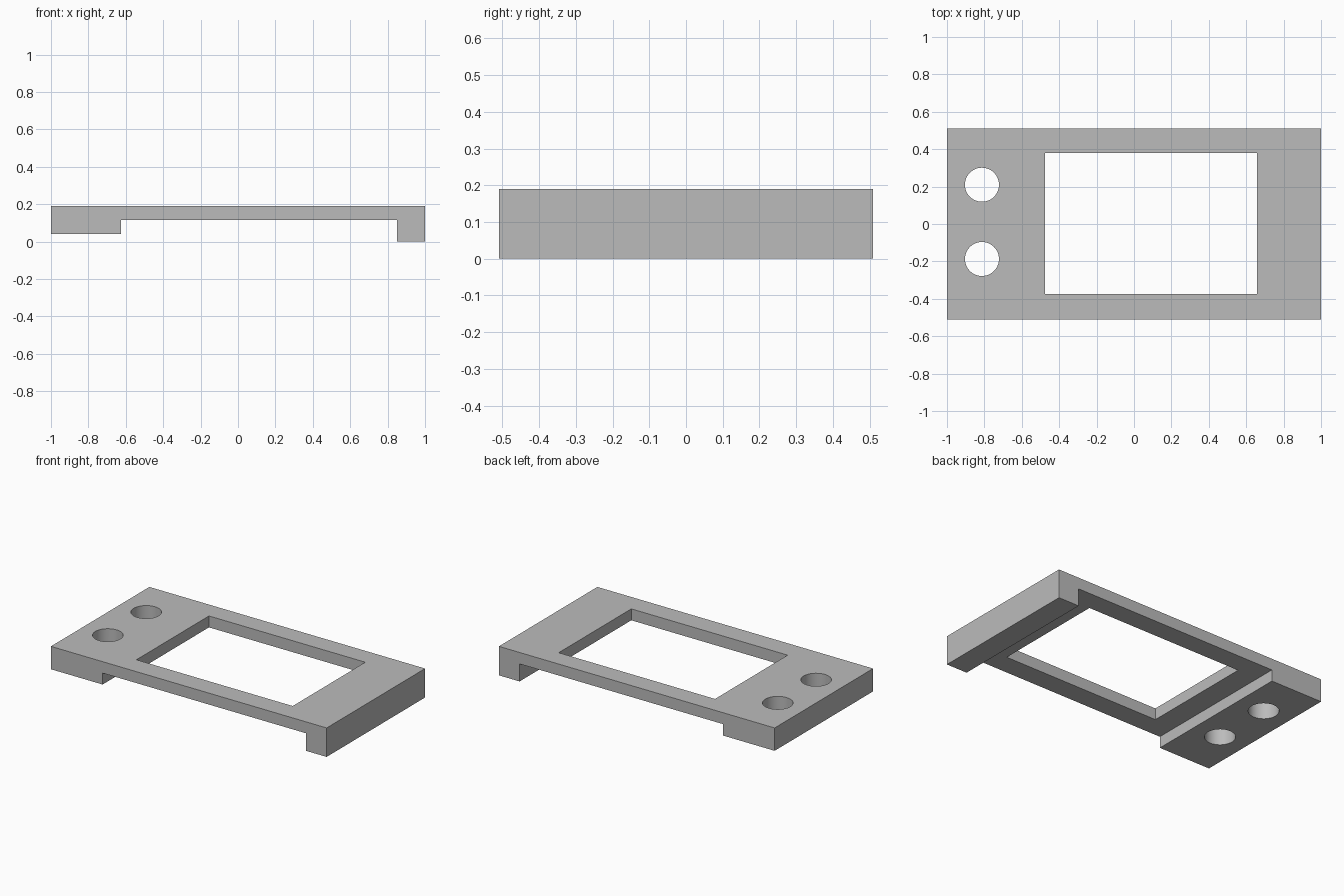
import bpy, bmesh
from mathutils import Matrix

cube = bpy.data.objects.get("Cube")
if cube:
    bpy.data.objects.remove(cube)

HALF_DEPTH = 0.51
TOP = 0.19

grey = bpy.data.materials.new("plain grey")
grey.use_nodes = True
grey.diffuse_color = (0.5, 0.5, 0.5, 1)
grey.node_tree.nodes["Principled BSDF"].inputs["Base Color"].default_value = grey.diffuse_color


def add_object(name, bm):
    bmesh.ops.recalc_face_normals(bm, faces=bm.faces)
    mesh = bpy.data.meshes.new(name)
    bm.to_mesh(mesh)
    bm.free()
    mesh.materials.append(grey)
    obj = bpy.data.objects.new(name, mesh)
    bpy.context.collection.objects.link(obj)
    return obj


def cut(target, name, bm):
    cutter = add_object(name, bm)
    cutter.hide_render = True
    cutter.hide_set(True)
    cutter.display_type = 'WIRE'
    mod = target.modifiers.new(name, 'BOOLEAN')
    mod.operation = 'DIFFERENCE'
    mod.solver = 'EXACT'
    mod.object = cutter
    bpy.context.view_layer.objects.active = target
    bpy.ops.object.modifier_apply(modifier=mod.name)
    bpy.data.objects.remove(cutter)


# Plate with a thick end block and a deeper end lip, extruded front to back
profile = [(-1, TOP), (-1, 0.04), (-0.625, 0.04), (-0.625, 0.115),
           (0.85, 0.115), (0.85, 0), (1, 0), (1, TOP)]
bm = bmesh.new()
face = bm.faces.new([bm.verts.new((x, -HALF_DEPTH, z)) for x, z in profile])
extruded = bmesh.ops.extrude_face_region(bm, geom=[face])["geom"]
bmesh.ops.translate(bm, vec=(0, 2 * HALF_DEPTH, 0),
                    verts=[v for v in extruded if isinstance(v, bmesh.types.BMVert)])
frame = add_object("bezel_frame", bm)

# Rectangular window
bm = bmesh.new()
bmesh.ops.create_cube(bm, size=1, matrix=Matrix.Translation((0.091, 0.003, 0.1))
                      @ Matrix.Diagonal((1.134, 0.752, 1, 1)))
cut(frame, "window_cutter", bm)

# Two round holes through the end block
for y in (0.21, -0.187):
    bm = bmesh.new()
    bmesh.ops.create_cone(bm, cap_ends=True, segments=48, radius1=0.091, radius2=0.091,
                          depth=1, matrix=Matrix.Translation((-0.813, y, 0.1)))
    cut(frame, "hole_cutter", bm)

# Smooth hole walls, keep the edges crisp
bpy.ops.object.select_all(action='DESELECT')
frame.select_set(True)
bpy.context.view_layer.objects.active = frame
bpy.ops.object.shade_smooth_by_angle()
